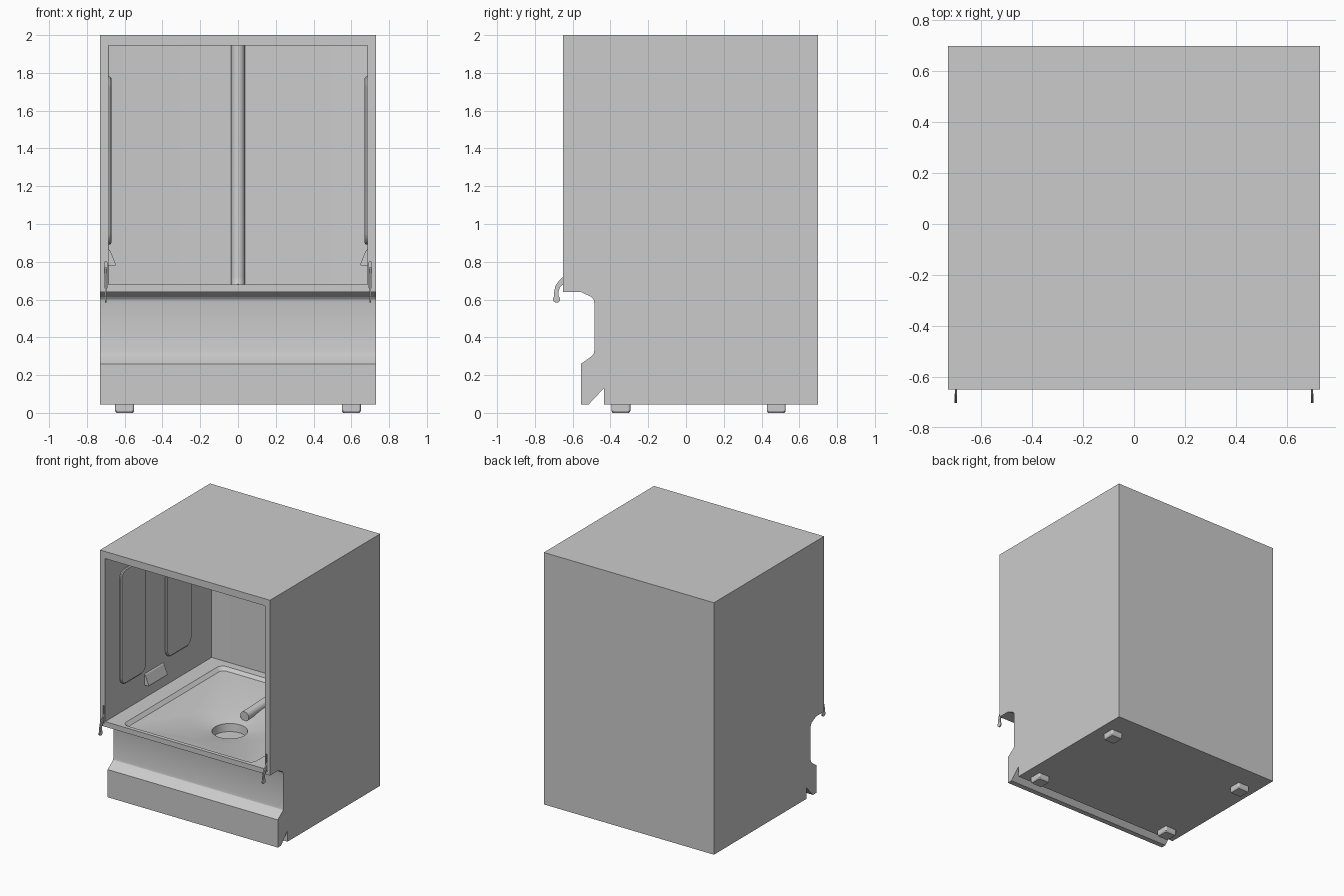
import bpy, bmesh, math
from mathutils import Vector

cube = bpy.data.objects.get("Cube")
if cube:
    bpy.data.objects.remove(cube, do_unlink=True)

grey = bpy.data.materials.new("plain_grey")
grey.use_nodes = True
grey.diffuse_color = (0.6, 0.6, 0.6, 1)
grey.node_tree.nodes["Principled BSDF"].inputs["Base Color"].default_value = (0.6, 0.6, 0.6, 1)


def activate(ob):
    bpy.ops.object.select_all(action='DESELECT')
    ob.select_set(True)
    bpy.context.view_layer.objects.active = ob


def stack(name, loops):
    """Closed mesh through a list of loops that all have the same point count."""
    bm = bmesh.new()
    rings = [[bm.verts.new(p) for p in loop] for loop in loops]
    n = len(rings[0])
    for a, b in zip(rings, rings[1:]):
        for i in range(n):
            j = (i + 1) % n
            bm.faces.new((a[i], a[j], b[j], b[i]))
    bm.faces.new(rings[0][::-1])
    bm.faces.new(rings[-1])
    bmesh.ops.recalc_face_normals(bm, faces=bm.faces)
    me = bpy.data.meshes.new(name)
    bm.to_mesh(me)
    bm.free()
    me.materials.append(grey)
    ob = bpy.data.objects.new(name, me)
    bpy.context.collection.objects.link(ob)
    return ob


def prism(name, profile, x0, x1):
    """Side profile in (y, z) extruded along x."""
    return stack(name, [[(x, y, z) for y, z in profile] for x in (x0, x1)])


def rounded(hx, hy, r, cx=0, cy=0, steps=10):
    """Rounded rectangle; a full circle when both half sizes equal r."""
    pts = []
    for c, (sx, sy) in enumerate(((1, 1), (-1, 1), (-1, -1), (1, -1))):
        for i in range(steps):
            a = (c + (i + 0.5) / steps) * math.pi / 2
            pts.append((cx + sx * (hx - r) + r * math.cos(a),
                        cy + sy * (hy - r) + r * math.sin(a)))
    return pts


def level(z, *shape):
    return [(x, y, z) for x, y in rounded(*shape)]


def cut(ob, cutter):
    mod = ob.modifiers.new("cut", 'BOOLEAN')
    mod.operation = 'DIFFERENCE'
    mod.solver = 'EXACT'
    mod.object = cutter
    activate(ob)
    bpy.ops.object.modifier_apply(modifier=mod.name)
    bpy.data.objects.remove(cutter, do_unlink=True)


# Cabinet with stepped kick plate
cabinet = prism("cabinet", [
    (-0.65, 2), (-0.65, 0.64), (-0.555, 0.64), (-0.50, 0.613), (-0.489, 0.60),
    (-0.485, 0.58), (-0.485, 0.33), (-0.489, 0.312), (-0.50, 0.30),
    (-0.555, 0.26), (-0.555, 0.045), (-0.515, 0.045), (-0.435, 0.13),
    (-0.435, 0.045), (0.70, 0.045), (0.70, 2)], -0.73, 0.73)

# Wash chamber with dished floor and round sump
cut(cabinet, stack("chamber_cutter", [
    level(0.52, 0.12, 0.12, 0.12, 0, -0.1),
    level(0.58, 0.126, 0.126, 0.126, 0, -0.1),
    level(0.625, 0.32, 0.32, 0.32, 0, -0.1),
    level(0.655, 0.535, 0.585, 0.04, 0, -0.015),
    level(0.68, 0.56, 0.605, 0.05, 0, -0.015),
    level(0.68, 0.685, 0.7025, 0.002, 0, -0.0475),
    level(1.945, 0.685, 0.7025, 0.002, 0, -0.0475)]))

# Hinge slots in the front frame
for s in (-1, 1):
    cut(cabinet, prism("slot_cutter", [(-0.7, 0.66), (-0.6, 0.66), (-0.6, 0.80), (-0.7, 0.80)],
                       s * 0.70 - 0.006, s * 0.70 + 0.006))
activate(cabinet)
bpy.ops.object.shade_smooth_by_angle(angle=math.radians(20))

for s, side in ((1, "left"), (-1, "right")):
    # Raised wall panels
    for cy, place in ((-0.318, "front"), (0.24, "rear")):
        outer = rounded(0.155, 0.445, 0.06, cy, 1.335)
        inner = rounded(0.147, 0.437, 0.052, cy, 1.335)
        stack(f"{side}_{place}_wall_panel", [
            [(s * x, y, z) for y, z in shape]
            for x, shape in ((0.69, outer), (0.677, outer), (0.671, inner))])

    # Wedge-shaped rack support
    wedge = [(0.69, 0.87), (0.677, 0.86), (0.648, 0.79), (0.648, 0.78), (0.69, 0.78)]
    stack(f"{side}_rack_support", [[(s * x, y, z) for x, z in wedge] for y in (-0.17, 0.06)])

    # Door hinge hook with round end
    hook = [(-0.60, 0.77), (-0.645, 0.725), (-0.672, 0.70), (-0.692, 0.672), (-0.698, 0.64),
            (-0.698, 0.60), (-0.674, 0.60), (-0.674, 0.645), (-0.667, 0.665),
            (-0.645, 0.685), (-0.60, 0.69)]
    prism(f"{side}_hinge_hook", hook, s * 0.70 - 0.004, s * 0.70 + 0.004)
    prism(f"{side}_hinge_pin", rounded(0.019, 0.019, 0.019, -0.685, 0.602, 5),
          s * 0.70 - 0.0045, s * 0.70 + 0.0045)

    # Feet
    for cy, place in ((-0.345, "front"), (0.478, "rear")):
        stack(f"{side}_{place}_foot", [
            level(0, 0.044, 0.044, 0.012, s * 0.60, cy),
            level(0.01, 0.05, 0.05, 0.012, s * 0.60, cy),
            level(0.05, 0.05, 0.05, 0.012, s * 0.60, cy)])

# Water pipe down the back wall and along the floor
path = [(0, 0.635, 1.947), (0, 0.635, 0.72), (0, 0.628, 0.68), (0, 0.61, 0.652),
        (0, 0.57, 0.64), (0, 0.08, 0.625)]
curve = bpy.data.curves.new("water_pipe", 'CURVE')
curve.dimensions = '3D'
curve.bevel_depth = 0.037
curve.bevel_resolution = 4
curve.use_fill_caps = True
spline = curve.splines.new('POLY')
spline.points.add(len(path) - 1)
for point, co in zip(spline.points, path):
    point.co = (*co, 1)
curve.materials.append(grey)
pipe = bpy.data.objects.new("water_pipe", curve)
bpy.context.collection.objects.link(pipe)
activate(pipe)
bpy.ops.object.convert(target='MESH')
bpy.ops.object.shade_smooth_by_angle(angle=math.radians(40))
